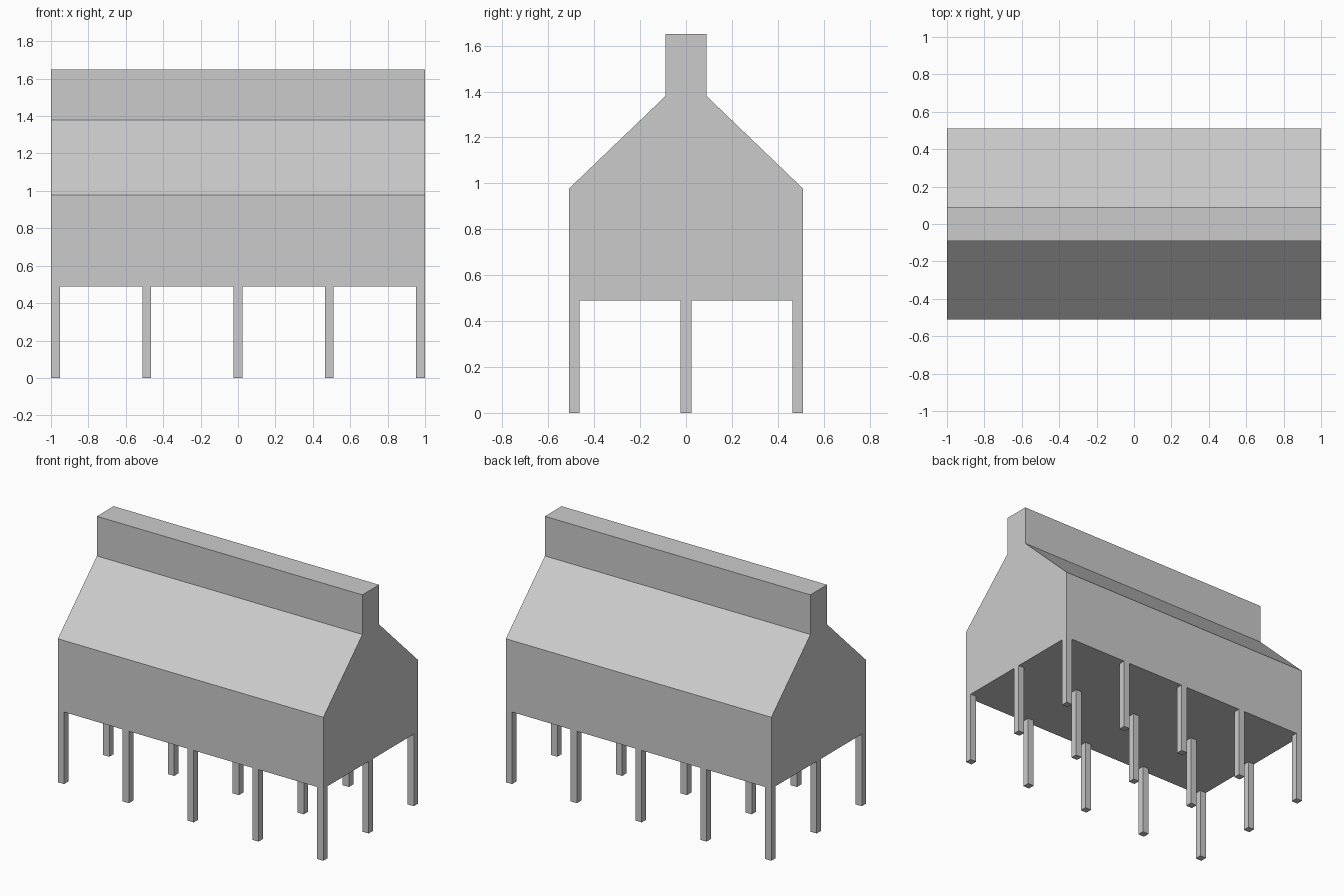
import bpy, bmesh

if "Cube" in bpy.data.objects:
    bpy.data.objects.remove(bpy.data.objects["Cube"])

FLOOR = 0.49   # underside of the body
LEG = 0.047    # leg thickness
HX, HY = 1.0, 0.51


def finish(name, bm):
    bmesh.ops.recalc_face_normals(bm, faces=bm.faces)
    mesh = bpy.data.meshes.new(name)
    bm.to_mesh(mesh)
    bm.free()
    obj = bpy.data.objects.new(name, mesh)
    bpy.context.collection.objects.link(obj)
    return obj


# Barn body: gable-end profile with raised ridge, extruded along x
half = [(HY, FLOOR), (HY, 0.977), (0.09, 1.38), (0.09, 1.65)]
profile = half + [(-y, z) for y, z in reversed(half)]
bm = bmesh.new()
end = bm.faces.new([bm.verts.new((-HX, y, z)) for y, z in profile])
ext = bmesh.ops.extrude_face_region(bm, geom=[end], use_keep_orig=True)
verts = [g for g in ext["geom"] if isinstance(g, bmesh.types.BMVert)]
bmesh.ops.translate(bm, verts=verts, vec=(2 * HX, 0, 0))
finish("barn_body", bm)

# Stilt legs: 5 x 3 grid, outer ones flush with the walls
for i in range(5):
    for j in range(3):
        x = (i - 2) / 2 * (HX - LEG / 2)
        y = (j - 1) * (HY - LEG / 2)
        bm = bmesh.new()
        bmesh.ops.create_cube(bm, size=1)
        bmesh.ops.scale(bm, verts=bm.verts, vec=(LEG, LEG, FLOOR))
        bmesh.ops.translate(bm, verts=bm.verts, vec=(0, 0, FLOOR / 2))
        leg = finish(f"stilt_leg_{i + 1}_{j + 1}", bm)
        leg.location = (x, y, 0)
